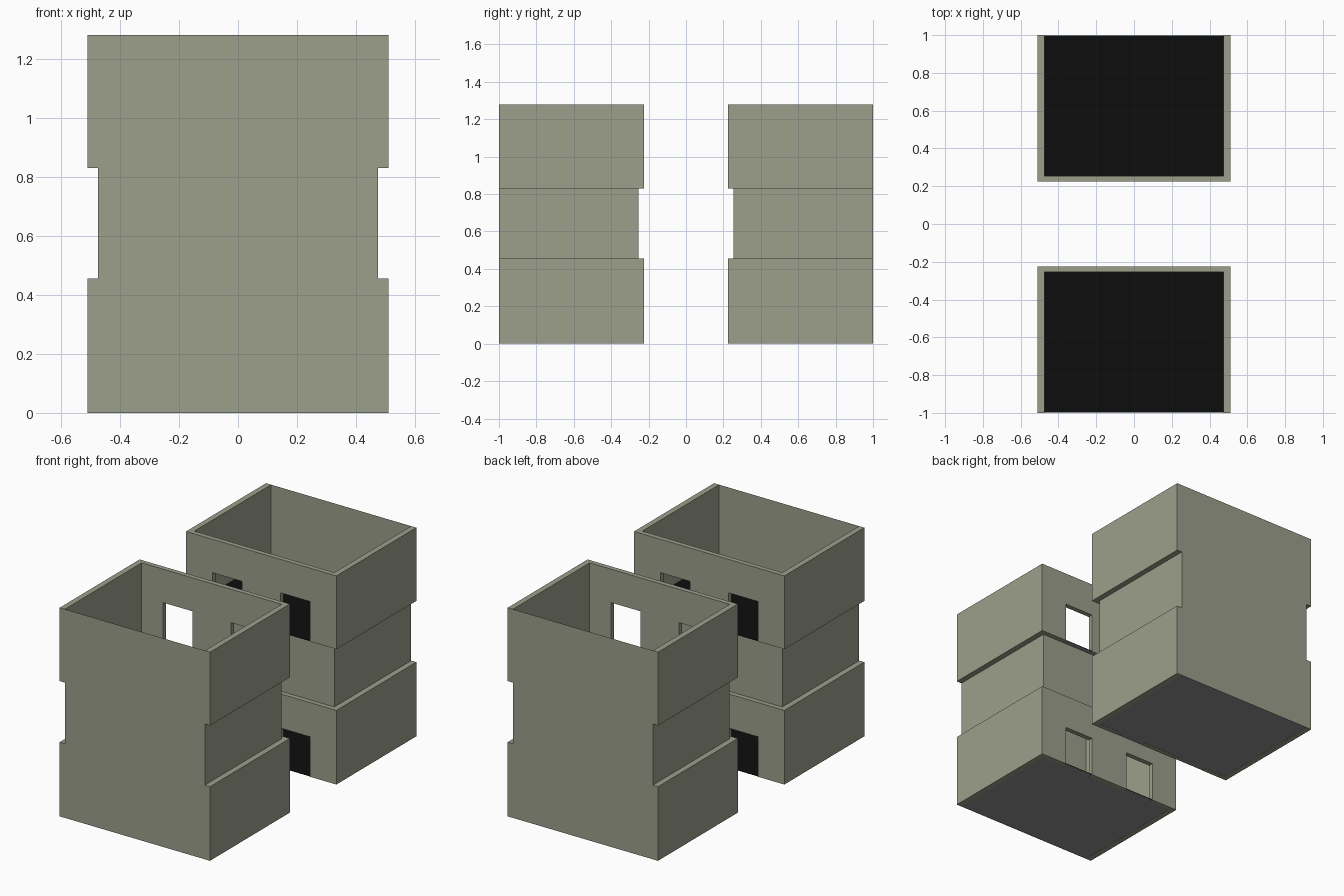
import bpy, bmesh
from mathutils import Vector

cube = bpy.data.objects.get("Cube")
if cube:
    bpy.data.objects.remove(cube, do_unlink=True)


def material(name, r, g, b):
    mat = bpy.data.materials.new(name)
    mat.use_nodes = True
    mat.diffuse_color = (r, g, b, 1)
    mat.node_tree.nodes["Principled BSDF"].inputs["Base Color"].default_value = (r, g, b, 1)
    return mat


PLASTER = material("olive_plaster", 0.335, 0.345, 0.26)
BLACK = material("black_floor", 0.004, 0.004, 0.004)
GREY = material("grey_underside", 0.275, 0.275, 0.275)

# Main dimensions
OUT_X, IN_X = 0.51, 0.475
OUT_Y, IN_Y, END_Y = 0.225, 0.255, 1.0
LEDGE, UPPER, TOP = 0.455, 0.83, 1.28
DOOR_X, DOOR_W, DOOR_H = 0.23, 0.2, 0.245


def add_object(name, bm, *mats):
    mesh = bpy.data.meshes.new(name)
    bm.to_mesh(mesh)
    bm.free()
    for mat in mats:
        mesh.materials.append(mat)
    obj = bpy.data.objects.new(name, mesh)
    bpy.context.collection.objects.link(obj)
    return obj


def sheet(name, points, z0, z1, side):
    """Upright single-skin wall along a plan line."""
    bm = bmesh.new()
    low, high = ([bm.verts.new((x * side, y * side, z)) for x, y in points] for z in (z0, z1))
    for i in range(len(points) - 1):
        bm.faces.new((low[i], low[i + 1], high[i + 1], high[i]))
    return add_object(name, bm, PLASTER)


def prism(name, points, z0, z1, side, *mats):
    """Solid from a plan outline."""
    bm = bmesh.new()
    base = bm.faces.new([bm.verts.new((x * side, y * side, z0)) for x, y in points])
    top = bmesh.ops.extrude_face_region(bm, geom=[base])["geom"]
    bmesh.ops.translate(bm, vec=Vector((0, 0, z1 - z0)),
                        verts=[v for v in top if isinstance(v, bmesh.types.BMVert)])
    bmesh.ops.recalc_face_normals(bm, faces=bm.faces)
    return add_object(name, bm, *mats)


def rect(x0, x1, y0, y1):
    return [(x0, y0), (x1, y0), (x1, y1), (x0, y1)]


def cut(obj, cutters):
    for c in cutters:
        mod = obj.modifiers.new("opening", "BOOLEAN")
        mod.operation, mod.solver, mod.object = "DIFFERENCE", "EXACT", c
    bpy.context.view_layer.update()
    graph = bpy.context.evaluated_depsgraph_get()
    mesh = bpy.data.meshes.new_from_object(obj.evaluated_get(graph))
    obj.modifiers.clear()
    obj.data = mesh
    for c in cutters:
        bpy.data.objects.remove(c, do_unlink=True)


inner_line = [(-IN_X, END_Y), (-IN_X, IN_Y), (IN_X, IN_Y), (IN_X, END_Y)]
outer_line = [(OUT_X, END_Y), (OUT_X, OUT_Y), (-OUT_X, OUT_Y), (-OUT_X, END_Y)]

# Two facing blocks, each the other turned half a circle
for block, side in (("front", -1), ("back", 1)):
    # Thick three-sided storeys with two doorways toward the gap
    for storey, z0, z1 in (("ground", 0, LEDGE), ("upper", UPPER, TOP)):
        walls = prism(f"{block}_{storey}_walls", inner_line + outer_line, z0, z1, side, PLASTER)
        cut(walls, [prism("door_cutter",
                          rect(x - DOOR_W / 2, x + DOOR_W / 2, OUT_Y - 0.1, IN_Y + 0.1),
                          z0 - 0.1, z0 + DOOR_H, side, PLASTER)
                    for x in (-DOOR_X, DOOR_X)])

        # Floor slab, black above and grey below
        floor = prism(f"{block}_{storey}_floor", rect(-IN_X, IN_X, OUT_Y + 0.001, END_Y - 0.001),
                      z0 + 0.001, z0 + 0.004, side, BLACK, GREY)
        for face in floor.data.polygons:
            face.material_index = int(face.normal.z < -0.5)

    # Recessed thin-walled middle storey and the flat outer facade
    sheet(f"{block}_middle_walls", inner_line, LEDGE, UPPER, side)
    sheet(f"{block}_facade", [(IN_X, END_Y), (-IN_X, END_Y)], 0, TOP, side)
